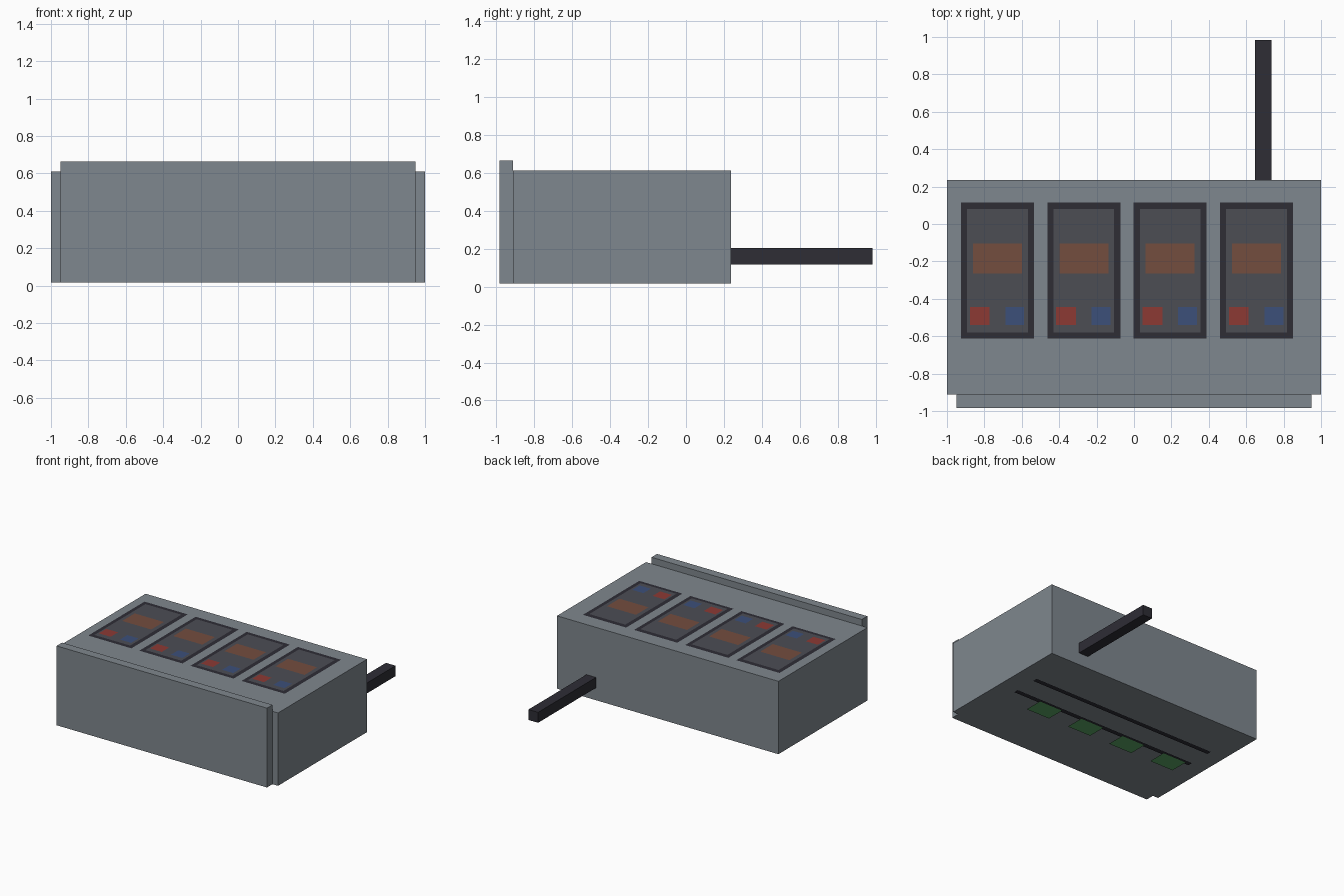
import bpy

if "Cube" in bpy.data.objects:
    bpy.data.objects.remove(bpy.data.objects["Cube"])


def material(name, r, g, b):
    """Flat colour given as sRGB 0-255, stored as linear."""
    def lin(c):
        c /= 255
        return c / 12.92 if c <= 0.04045 else ((c + 0.055) / 1.055) ** 2.4
    m = bpy.data.materials.new(name)
    m.diffuse_color = (lin(r), lin(g), lin(b), 1)
    m.use_nodes = True
    m.node_tree.nodes["Principled BSDF"].inputs["Base Color"].default_value = m.diffuse_color
    return m


GREY = material("casing_grey", 127, 135, 142)
DARK = material("dark_trim", 46, 45, 53)
SCREEN = material("panel_grey", 76, 77, 84)
ORANGE = material("display_orange", 116, 77, 62)
RED = material("button_red", 140, 58, 52)
BLUE = material("button_blue", 60, 80, 122)
GREEN = material("tab_green", 92, 165, 102)


def add(name, verts, faces, mat):
    me = bpy.data.meshes.new(name)
    me.from_pydata(verts, [], faces)
    me.materials.append(mat)
    ob = bpy.data.objects.new(name, me)
    bpy.context.collection.objects.link(ob)
    return ob


def box(name, x0, x1, y0, y1, z0, z1, mat):
    v = [(x, y, z) for z in (z0, z1) for x, y in ((x0, y0), (x1, y0), (x1, y1), (x0, y1))]
    f = [(3, 2, 1, 0), (4, 5, 6, 7)]
    f += [(i, (i + 1) % 4, (i + 1) % 4 + 4, i + 4) for i in range(4)]
    return add(name, v, f, mat)


def plate(name, x0, x1, y0, y1, z, mat, up=True):
    """Thin painted sheet facing up or down."""
    v = [(x0, y0, z), (x1, y0, z), (x1, y1, z), (x0, y1, z)]
    return add(name, v, [(0, 1, 2, 3) if up else (3, 2, 1, 0)], mat)


# casing, front lip and rear arm
BOTTOM, TOP = 0.016, 0.611
box("casing", -1, 1, -0.912, 0.236, BOTTOM, TOP, GREY)
box("front_lip", -0.95, 0.95, -0.983, -0.912, BOTTOM, 0.664, GREY)
box("rear_arm", 0.648, 0.735, 0.236, 0.983, 0.117, 0.202, DARK)

# four control panels on top
for i in range(4):
    x = -0.73 + i * 0.4617
    n = str(i + 1)
    plate("panel_frame_" + n, x - 0.195, x + 0.195, -0.611, 0.115, TOP + 0.002, DARK)
    plate("panel_face_" + n, x - 0.162, x + 0.162, -0.58, 0.08, TOP + 0.004, SCREEN)
    plate("display_" + n, x - 0.131, x + 0.131, -0.264, -0.103, TOP + 0.006, ORANGE)
    plate("red_button_" + n, x - 0.148, x - 0.042, -0.541, -0.445, TOP + 0.006, RED)
    plate("blue_button_" + n, x + 0.042, x + 0.143, -0.541, -0.445, TOP + 0.006, BLUE)

# dark rails and green tabs on the underside
for i, y in enumerate((-0.14, -0.36)):
    plate("under_rail_" + str(i + 1), -0.85, 0.85, y - 0.02, y + 0.02, 0.008, DARK, False)
for i in range(4):
    x = 0.515 - i * 0.402
    plate("green_tab_" + str(i + 1), x - 0.108, x + 0.108, -0.505, -0.35, 0, GREEN, False)
